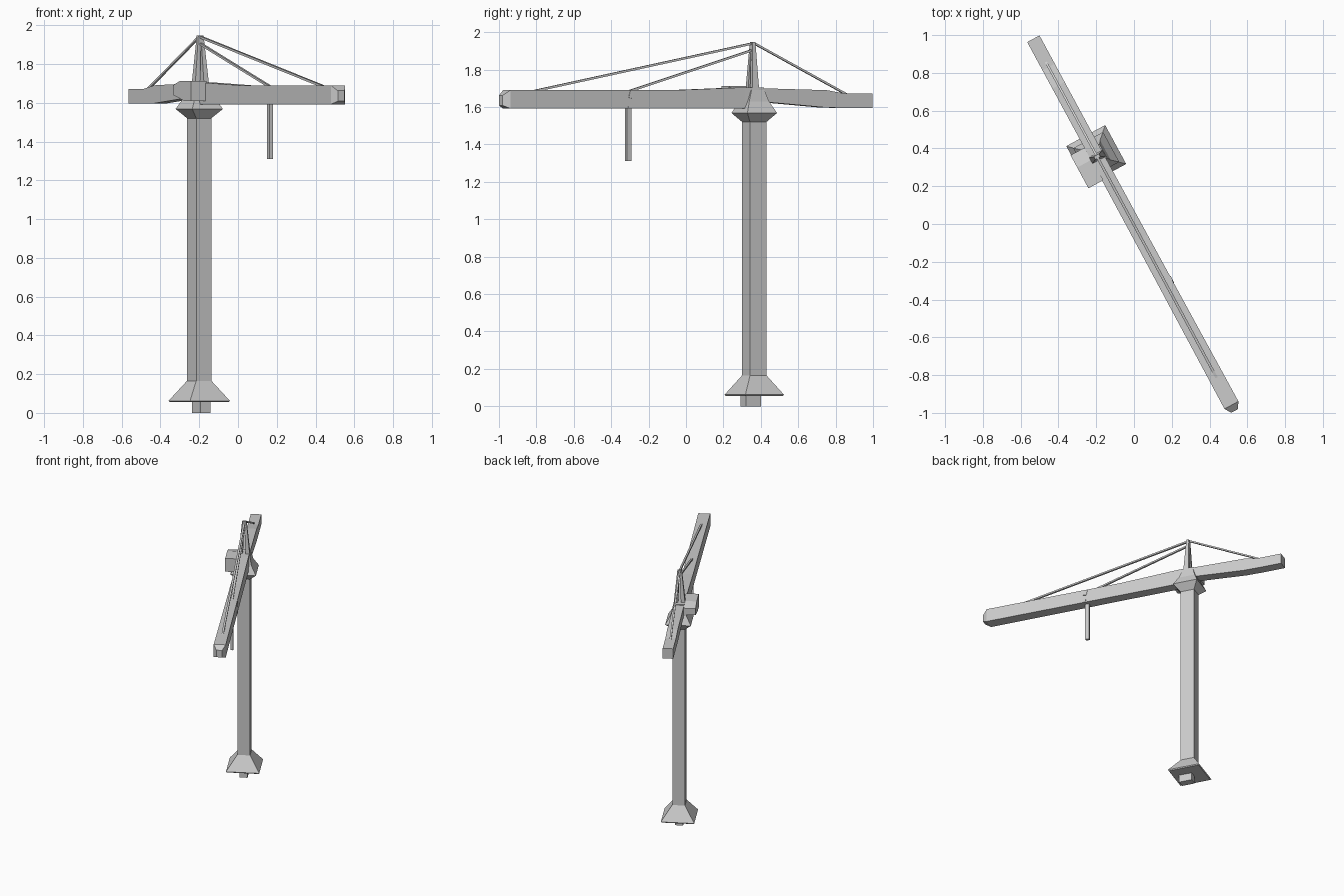
import bpy, bmesh, math
from mathutils import Matrix, Vector

if "Cube" in bpy.data.objects:
    bpy.data.objects.remove(bpy.data.objects["Cube"])

# Crane frame: u runs along the jib, v across it, origin at the mast
FRAME = Matrix.Translation((-0.2, 0.365, 0)) @ Matrix.Rotation(math.radians(-61.6), 4, 'Z')


def loft(name, rings):
    """Skin equal-length point rings and cap both ends."""
    bm = bmesh.new()
    rows = [[bm.verts.new(FRAME @ Vector(p)) for p in ring] for ring in rings]
    n = len(rows[0])
    for a, b in zip(rows, rows[1:]):
        for i in range(n):
            j = (i + 1) % n
            bm.faces.new((a[i], a[j], b[j], b[i]))
    bm.faces.new(rows[0][::-1])
    bm.faces.new(rows[-1])
    bmesh.ops.recalc_face_normals(bm, faces=bm.faces)
    mesh = bpy.data.meshes.new(name)
    bm.to_mesh(mesh)
    bm.free()
    obj = bpy.data.objects.new(name, mesh)
    bpy.context.collection.objects.link(obj)
    return obj


def column(name, levels):
    """Stacked rectangles: (z, centre u, centre v, size u, size v)."""
    loft(name, [[(u + a * su / 2, v + b * sv / 2, z)
                 for a, b in ((-1, -1), (1, -1), (1, 1), (-1, 1))]
                for z, u, v, su, sv in levels])


def slab(name, profile, v0, v1):
    """Side profile in (u, z) extruded across v."""
    loft(name, [[(u, v, z) for u, z in profile] for v in (v0, v1)])


def beam(name, stations):
    """Beam along u: (u, half width, bottom z, top z)."""
    loft(name, [[(u, -w, lo), (u, w, lo), (u, w, hi), (u, -w, hi)]
                for u, w, lo, hi in stations])


# Foot, flared base and mast
column("foot", [(0, 0.02, 0, 0.094, 0.057), (0.07, 0.02, 0, 0.094, 0.057)])
column("base_skirt", [(0.055, 0, 0, 0.224, 0.224), (0.062, 0, 0, 0.234, 0.234),
                      (0.165, 0, 0, 0.1, 0.09)])
column("mast", [(0.1, 0, 0, 0.1, 0.088), (1.6, 0, 0, 0.1, 0.088)])

# Slewing collar
column("slewing_collar", [(1.52, 0, 0, 0.1, 0.088), (1.568, 0, 0, 0.18, 0.18),
                          (1.63, 0, 0, 0.12, 0.11), (1.69, 0, 0, 0.08, 0.085)])

# Jib with tapered nose, and counter jib
beam("jib", [(-0.04, 0.037, 1.6, 1.705), (0.08, 0.037, 1.592, 1.705),
             (0.5, 0.038, 1.592, 1.69), (1.505, 0.042, 1.592, 1.69),
             (1.54, 0.02, 1.608, 1.662)])
beam("counter_jib", [(-0.7, 0.037, 1.595, 1.672), (-0.53, 0.037, 1.595, 1.672),
                     (-0.42, 0.037, 1.597, 1.69), (-0.03, 0.037, 1.628, 1.7)])

# Operator cab beside the jib
slab("cab", [(-0.064, 1.64), (0.06, 1.61), (0.135, 1.61), (0.135, 1.712),
             (0.01, 1.712), (-0.064, 1.69)], -0.12, -0.03)

# Peak frame: two legs leaning together, with a cap
for side, label in ((-1, "left"), (1, "right")):
    column("peak_leg_" + label, [(1.68, 0.012, side * 0.027, 0.04, 0.03),
                                 (1.94, 0.01, side * 0.008, 0.018, 0.016)])
column("peak_cap", [(1.89, 0.01, 0, 0.022, 0.034), (1.948, 0.01, 0, 0.018, 0.03)])

# Stay bars from peak to jib and counter jib
for name, start, end, w in (("outer_stay", (0.01, 1.94), (1.34, 1.685), 0.007),
                            ("inner_stay", (0.02, 1.902), (0.76, 1.685), 0.007),
                            ("rear_stay", (0.0, 1.94), (-0.56, 1.668), 0.006)):
    beam(name, [(u, w, z - 0.006, z + 0.006) for u, z in (start, end)])

# Hoist line block under the jib and its trolley plates
column("hoist_block", [(1.31, 0.765, 0, 0.028, 0.02), (1.6, 0.765, 0, 0.028, 0.02)])
slab("trolley_plate_upper", [(0.76, 1.645), (0.785, 1.65), (0.775, 1.69), (0.75, 1.685)], 0.03, 0.042)
slab("trolley_plate_lower", [(0.765, 1.592), (0.79, 1.592), (0.785, 1.612), (0.762, 1.612)], 0.03, 0.042)
